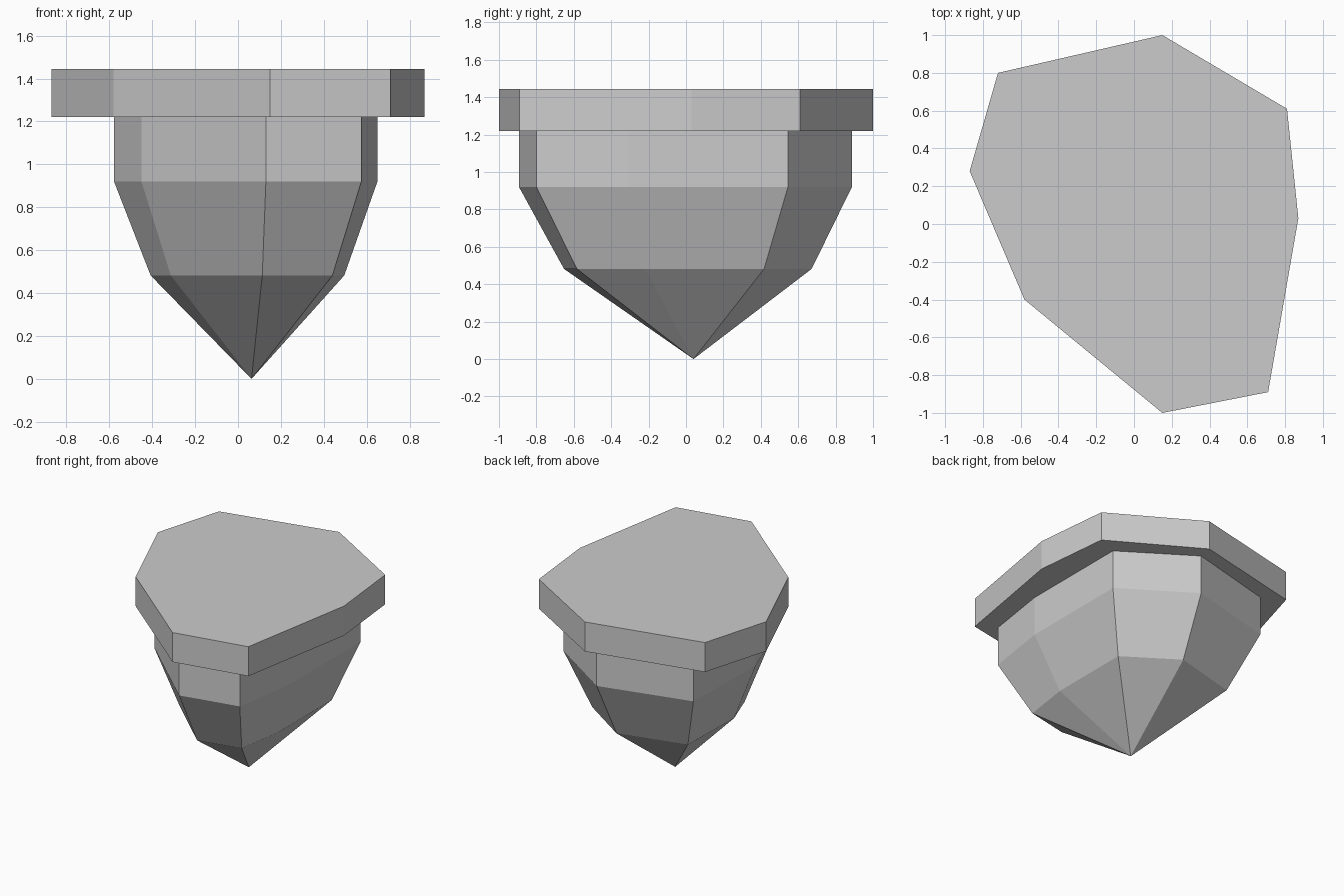
import bpy, bmesh

if "Cube" in bpy.data.objects:
    bpy.data.objects.remove(bpy.data.objects["Cube"])

def loft(name, rings, apex=None):
    """Stack rings of (points, z), capped on top, closed below by a cap or a point."""
    bm = bmesh.new()
    loops = [[bm.verts.new((x, y, z)) for x, y in pts] for pts, z in rings]
    n = len(loops[0])
    for lower, upper in zip(loops, loops[1:]):
        for i in range(n):
            j = (i + 1) % n
            bm.faces.new((lower[i], lower[j], upper[j], upper[i]))
    bm.faces.new(loops[-1])
    if apex:
        tip = bm.verts.new(apex)
        for i in range(n):
            bm.faces.new((tip, loops[0][(i + 1) % n], loops[0][i]))
    else:
        bm.faces.new(loops[0][::-1])
    bmesh.ops.recalc_face_normals(bm, faces=bm.faces)
    mesh = bpy.data.meshes.new(name)
    bm.to_mesh(mesh)
    bm.free()
    obj = bpy.data.objects.new(name, mesh)
    bpy.context.collection.objects.link(obj)
    return obj

# Flat overhanging slab on top
slab = [(0.15, -1.0), (0.71, -0.89), (0.87, 0.03), (0.81, 0.61),
        (0.15, 1.0), (-0.72, 0.80), (-0.87, 0.28), (-0.58, -0.40)]
loft("top_slab", [(slab, 1.22), (slab, 1.444)])

# Tapering rock body that ends in a point
body = [(0.13, -0.893), (0.575, -0.80), (0.65, -0.31), (0.65, 0.545),
        (0.13, 0.887), (-0.56, 0.71), (-0.578, -0.01), (-0.45, -0.36)]
waist = [(0.0175 + 0.735 * x, 0.012 + 0.744 * y) for x, y in body]
loft("lower_rock", [(waist, 0.482), (body, 0.92), (body, 1.22)], apex=(0.063, 0.04, 0))
